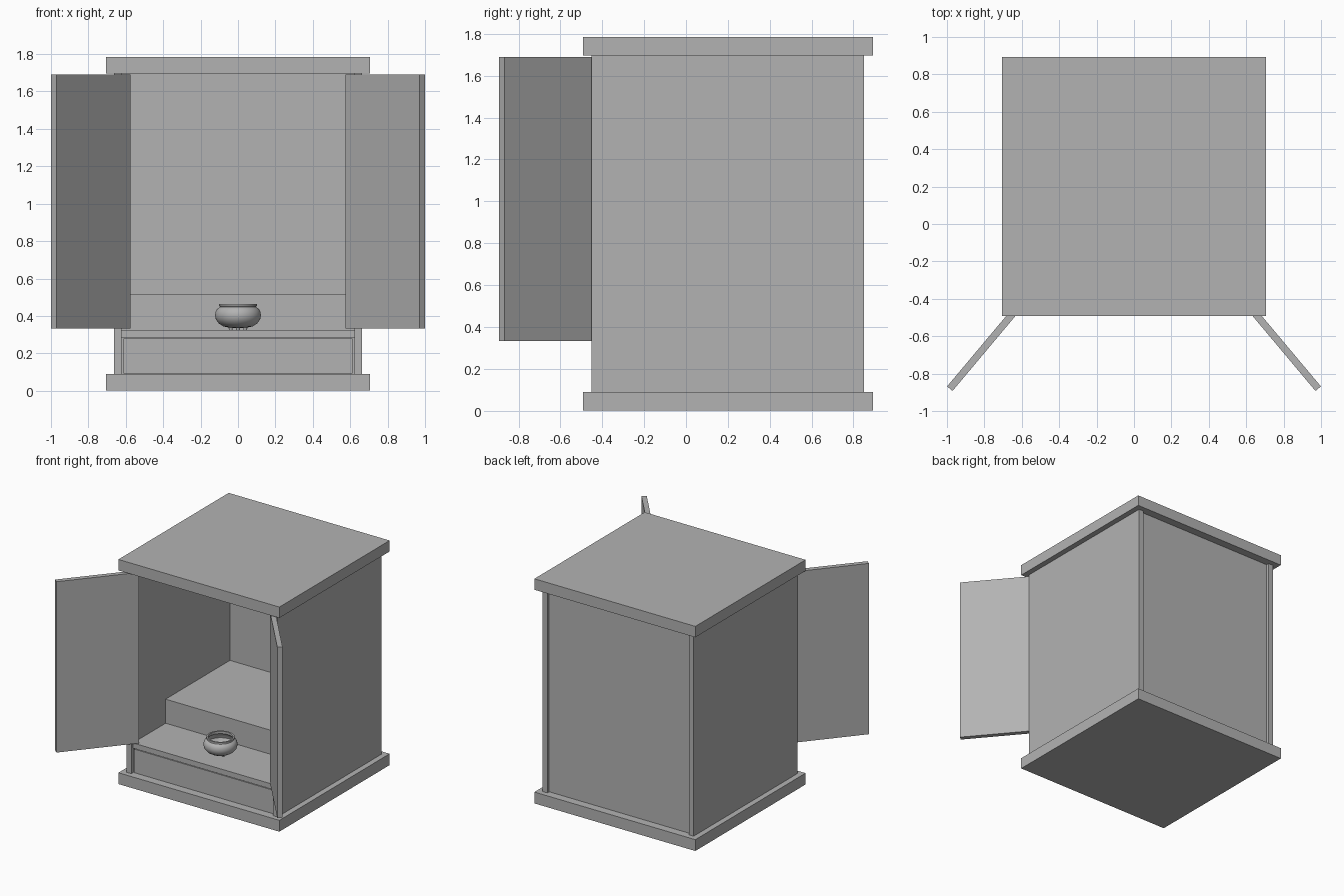
import bpy, bmesh
from math import sin, cos, pi, radians
from mathutils import Matrix

if "Cube" in bpy.data.objects:
    bpy.data.objects.remove(bpy.data.objects["Cube"])

# Mid grey used on every part
grey = bpy.data.materials.new("mid_grey")
grey.diffuse_color = (0.45, 0.45, 0.45, 1)
grey.use_nodes = True
grey.node_tree.nodes["Principled BSDF"].inputs["Base Color"].default_value = grey.diffuse_color


def link(name, bm):
    bmesh.ops.recalc_face_normals(bm, faces=bm.faces)
    me = bpy.data.meshes.new(name)
    bm.to_mesh(me)
    bm.free()
    me.materials.append(grey)
    ob = bpy.data.objects.new(name, me)
    bpy.context.collection.objects.link(ob)
    return ob


def box(name, x0, x1, y0, y1, z0, z1):
    x0, x1 = sorted((x0, x1))
    bm = bmesh.new()
    bmesh.ops.create_cube(bm, size=1)
    for v in bm.verts:
        v.co = ((x0 + x1) / 2 + v.co.x * (x1 - x0),
                (y0 + y1) / 2 + v.co.y * (y1 - y0),
                (z0 + z1) / 2 + v.co.z * (z1 - z0))
    return link(name, bm)


def lathe(name, profile, loc, steps=48):
    bm = bmesh.new()
    vs = [bm.verts.new((r, 0, z)) for r, z in profile]
    es = [bm.edges.new(p) for p in zip(vs, vs[1:])]
    bmesh.ops.spin(bm, geom=vs + es, cent=(0, 0, 0), axis=(0, 0, 1),
                   angle=2 * pi, steps=steps)
    bmesh.ops.remove_doubles(bm, verts=bm.verts, dist=1e-5)
    ob = link(name, bm)
    ob.location = loc
    return ob


def smooth(ob):
    bpy.ops.object.select_all(action='DESELECT')
    ob.select_set(True)
    bpy.context.view_layer.objects.active = ob
    bpy.ops.object.shade_smooth_by_angle(angle=radians(35))


# Plinth and roof slabs
box("base", -0.707, 0.707, -0.491, 0.893, 0, 0.09)
box("roof", -0.707, 0.707, -0.491, 0.893, 1.697, 1.784)

# Cabinet walls and back panel set slightly in
for s, side in ((-1, "left"), (1, "right")):
    box(side + "_wall", s * 0.622, s * 0.663, -0.451, 0.851, 0.09, 1.697)
box("back_panel", -0.622, 0.622, 0.787, 0.828, 0.09, 1.697)

# Shelf, raised step and drawer front
box("shelf", -0.622, 0.622, -0.43, 0.787, 0.285, 0.326)
box("upper_step", -0.622, 0.622, -0.02, 0.787, 0.326, 0.517)
box("drawer_front", -0.611, 0.611, -0.43, -0.39, 0.093, 0.28)

# Open doors: the hinge end sits just inside the opening
for s, side in ((-1, "left"), (1, "right")):
    door = box(side + "_door", 0, s * 0.614, -0.019, 0.019, 0.333, 1.69)
    door.matrix_world = (Matrix.Translation((s * 0.59, -0.41, 0))
                         @ Matrix.Rotation(-s * radians(50), 4, 'Z'))

# Incense bowl: rounded belly, short neck, thin rim, hollow inside
BY = -0.22
smooth(lathe("bowl", [
    (0, 0.336), (0.045, 0.337), (0.078, 0.344), (0.102, 0.359),
    (0.118, 0.380), (0.123, 0.402), (0.120, 0.422), (0.111, 0.438),
    (0.098, 0.447), (0.097, 0.451), (0.102, 0.453), (0.102, 0.463),
    (0.090, 0.463), (0.090, 0.444), (0.105, 0.428), (0.111, 0.402),
    (0.098, 0.374), (0.072, 0.356), (0, 0.348)], (0, BY, 0)))

# Three small tapered feet
for i in range(3):
    a = radians(90 + 120 * i)
    smooth(lathe(f"bowl_foot_{i + 1}",
                 [(0, 0), (0.009, 0), (0.013, 0.02), (0, 0.02)],
                 (0.045 * cos(a), BY + 0.045 * sin(a), 0.326), 16))
